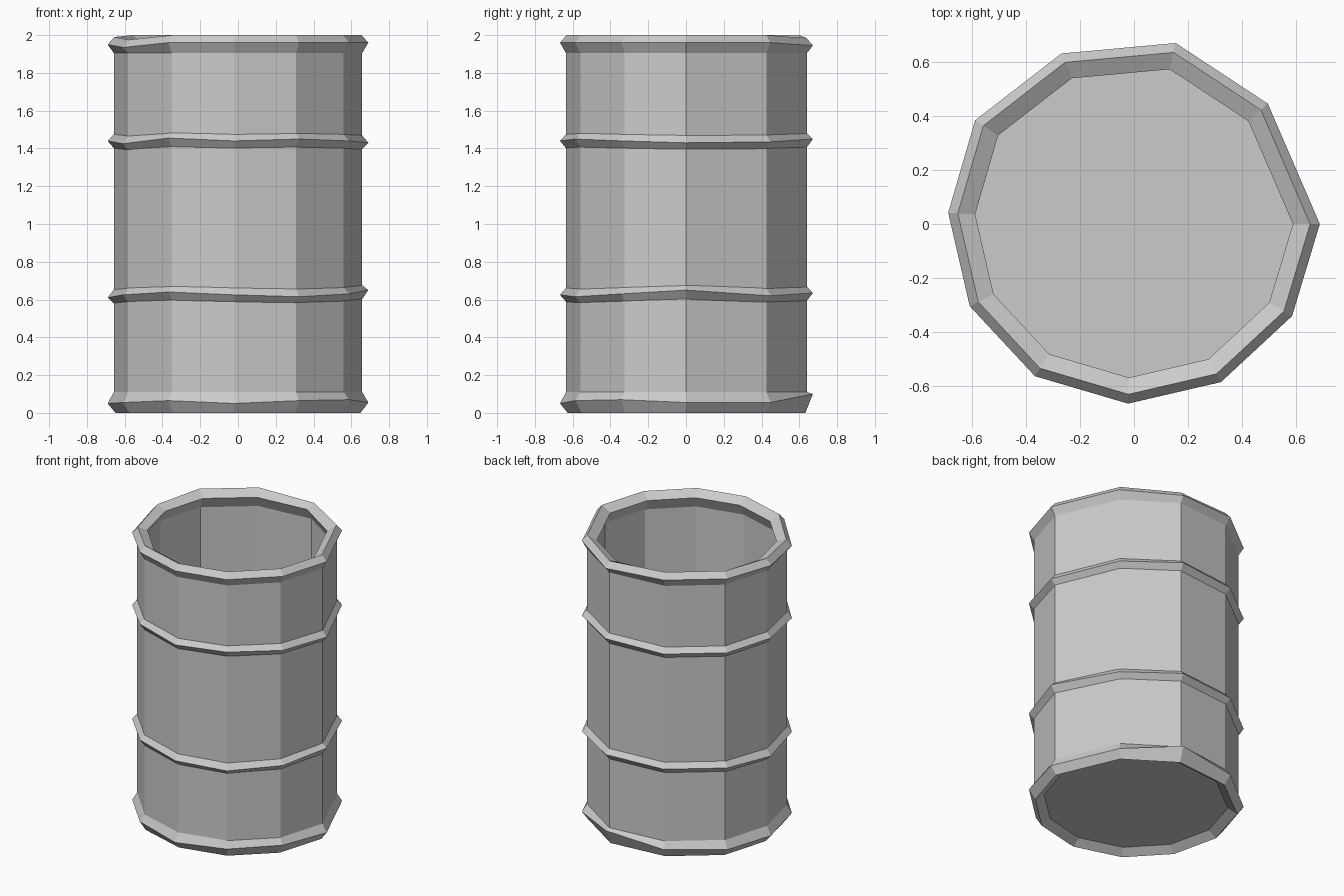
import bpy, bmesh

if "Cube" in bpy.data.objects:
    bpy.data.objects.remove(bpy.data.objects["Cube"])

# uneven 11-sided outline (outermost hoop line, counter-clockwise from +x)
OUT = [(.69, 0), (.497, .447), (.155, .672), (-.27, .633), (-.59, .385), (-.69, .042),
       (-.61, -.305), (-.368, -.565), (-.022, -.667), (.323, -.587), (.587, -.342)]
N = len(OUT)
FLAT = [0] * N


def loft(name, rings, loop=False, caps=False):
    """rings: (scale of outline, z, per-corner z wobble)"""
    bm = bmesh.new()
    loops = [[bm.verts.new((x * s, y * s, z + w)) for (x, y), w in zip(OUT, wob)]
             for s, z, wob in rings]
    pairs = list(zip(loops, loops[1:]))
    if loop:
        pairs.append((loops[-1], loops[0]))
    for a, b in pairs:
        for i in range(N):
            j = (i + 1) % N
            bm.faces.new((a[i], a[j], b[j], b[i]))
    if caps:
        bm.faces.new(loops[0])
        bm.faces.new(loops[-1])
    bmesh.ops.recalc_face_normals(bm, faces=bm.faces)
    me = bpy.data.meshes.new(name)
    bm.to_mesh(me)
    bm.free()
    ob = bpy.data.objects.new(name, me)
    bpy.context.collection.objects.link(ob)


# hand-cut irregularities
top_w = [0, 0, -.015, 0, 0, -.01, -.025, 0, 0, 0, 0]
base_w = [0, 0, .045, .01, 0, -.005, 0, .01, -.005, .01, .015]
low_w = [.02, -.01, .005, 0, 0, -.02, -.005, .01, -.005, -.015, 0]
high_w = [-.01, -.005, .01, 0, 0, 0, -.015, .015, 0, .01, 0]

# drum: recessed underside, bottom rim, wall, top rim, hollow inside, floor
loft("drum_shell", [
    (.855, .04, FLAT), (.94, 0, FLAT), (1, .055, base_w), (.953, .11, FLAT),
    (.953, 1.905, FLAT), (1, 1.96, top_w), (.948, 2, top_w), (.855, 1.96, FLAT),
    (.915, 1.88, FLAT), (.915, .08, FLAT)], caps=True)

# raised hoops around the wall
for name, z, wob in (("lower_hoop", .63, low_w), ("upper_hoop", 1.44, high_w)):
    half = [w * .5 for w in wob]
    loft(name, [(.945, z - .045, half), (1, z, wob), (.945, z + .04, half)], loop=True)
